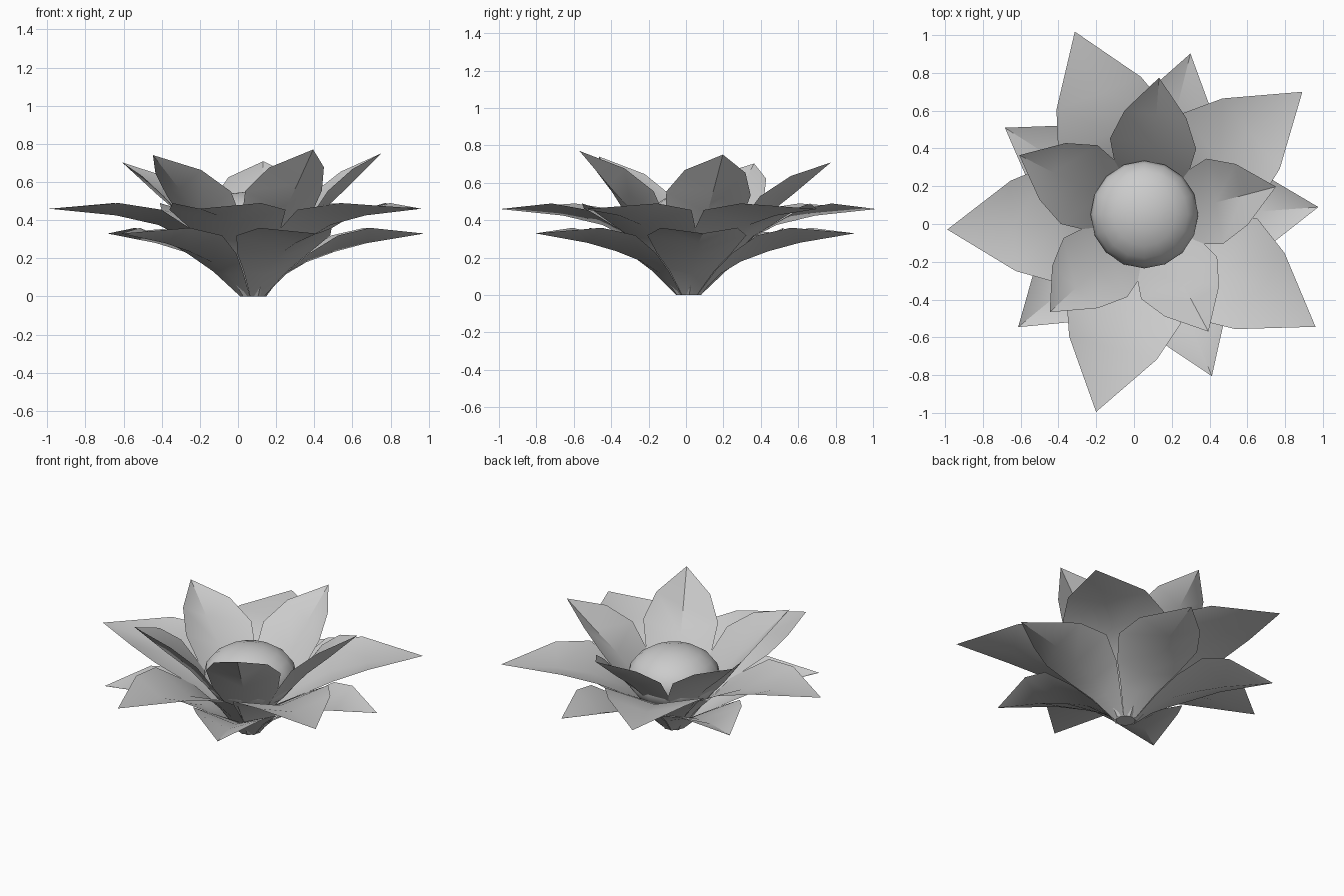
import bpy, bmesh, math
from mathutils import Vector

if "Cube" in bpy.data.objects:
    bpy.data.objects.remove(bpy.data.objects["Cube"])

BASE = Vector((0.08, 0.015))   # foot of the flower, slightly off the origin
FOOT_R = 0.06


def finish(name, bm, angle=40):
    bmesh.ops.recalc_face_normals(bm, faces=bm.faces)
    me = bpy.data.meshes.new(name)
    bm.to_mesh(me)
    bm.free()
    ob = bpy.data.objects.new(name, me)
    bpy.context.collection.objects.link(ob)
    bpy.ops.object.select_all(action='DESELECT')
    bpy.context.view_layer.objects.active = ob
    ob.select_set(True)
    bpy.ops.object.shade_smooth_by_angle(angle=math.radians(angle))
    return ob


def petal(name, centre, angle, rows, tip, lean=(0, 0)):
    """Creased petal sheet; rows = (distance, rib height, half width, edge height)."""
    bm = bmesh.new()
    a = math.radians(angle)
    d = Vector((math.cos(a), math.sin(a)))
    n = Vector((-d.y, d.x))
    lean = Vector(lean)

    def point(r, s, z):
        t = min(1, z / tip[1])
        off = d * r + n * s
        p = BASE.lerp(Vector(centre), t) + off
        return bm.verts.new((p.x, p.y, max(0, z + off.dot(lean))))

    prev = None
    for i, (r, zc, hw, ze) in enumerate(rows):
        k = 0 if i == 0 else 1
        row = [point(r, -hw, ze), point(r, 0, zc), point(r, hw, ze)]
        if prev:
            for j in (0, 1):
                bm.faces.new((prev[j], prev[j + 1], row[j + 1], row[j]))
        prev = row
    end = point(tip[0], 0, tip[1])
    for j in (0, 1):
        bm.faces.new((prev[j], prev[j + 1], end))
    return finish(name, bm)


# Three rings of five petals
rings = {
    "lower_petal": dict(
        centre=(0.078, 0.03), start=3.8, tip=(0.90, 0.33),
        rows=[(0.055, 0, 0.04, 0), (0.17, 0.115, 0.12, 0.13), (0.28, 0.18, 0.20, 0.225),
              (0.43, 0.235, 0.265, 0.32), (0.60, 0.28, 0.205, 0.36)]),
    "middle_petal": dict(
        centre=(0.07, 0.03), start=36 + 3.2, tip=(1.06, 0.46),
        rows=[(0.055, 0, 0.04, 0), (0.15, 0.135, 0.11, 0.155), (0.28, 0.27, 0.22, 0.32),
              (0.49, 0.375, 0.315, 0.455), (0.71, 0.425, 0.24, 0.49)]),
    "upper_petal": dict(
        centre=(0.045, 0.06), start=11, tip=(0.72, 0.735), lean=(0.03, -0.04),
        rows=[(0.05, 0.02, 0.04, 0.02), (0.15, 0.17, 0.11, 0.20), (0.27, 0.31, 0.20, 0.38),
              (0.38, 0.43, 0.23, 0.535), (0.53, 0.56, 0.165, 0.65)]),
}
for name, ring in rings.items():
    start = ring.pop("start")
    for i in range(5):
        petal(f"{name}_{i + 1}", angle=start + 72 * i, **ring)

# Small flat foot closing the underside
bm = bmesh.new()
bmesh.ops.create_circle(bm, cap_ends=True, segments=10, radius=FOOT_R)
bmesh.ops.translate(bm, verts=bm.verts, vec=(BASE.x, BASE.y, 0))
finish("foot", bm)

# Rounded flower centre
bm = bmesh.new()
bmesh.ops.create_uvsphere(bm, u_segments=16, v_segments=10, radius=1)
bmesh.ops.scale(bm, verts=bm.verts, vec=(0.285, 0.285, 0.19))
bmesh.ops.translate(bm, verts=bm.verts, vec=(0.055, 0.05, 0.36))
finish("flower_centre", bm)
